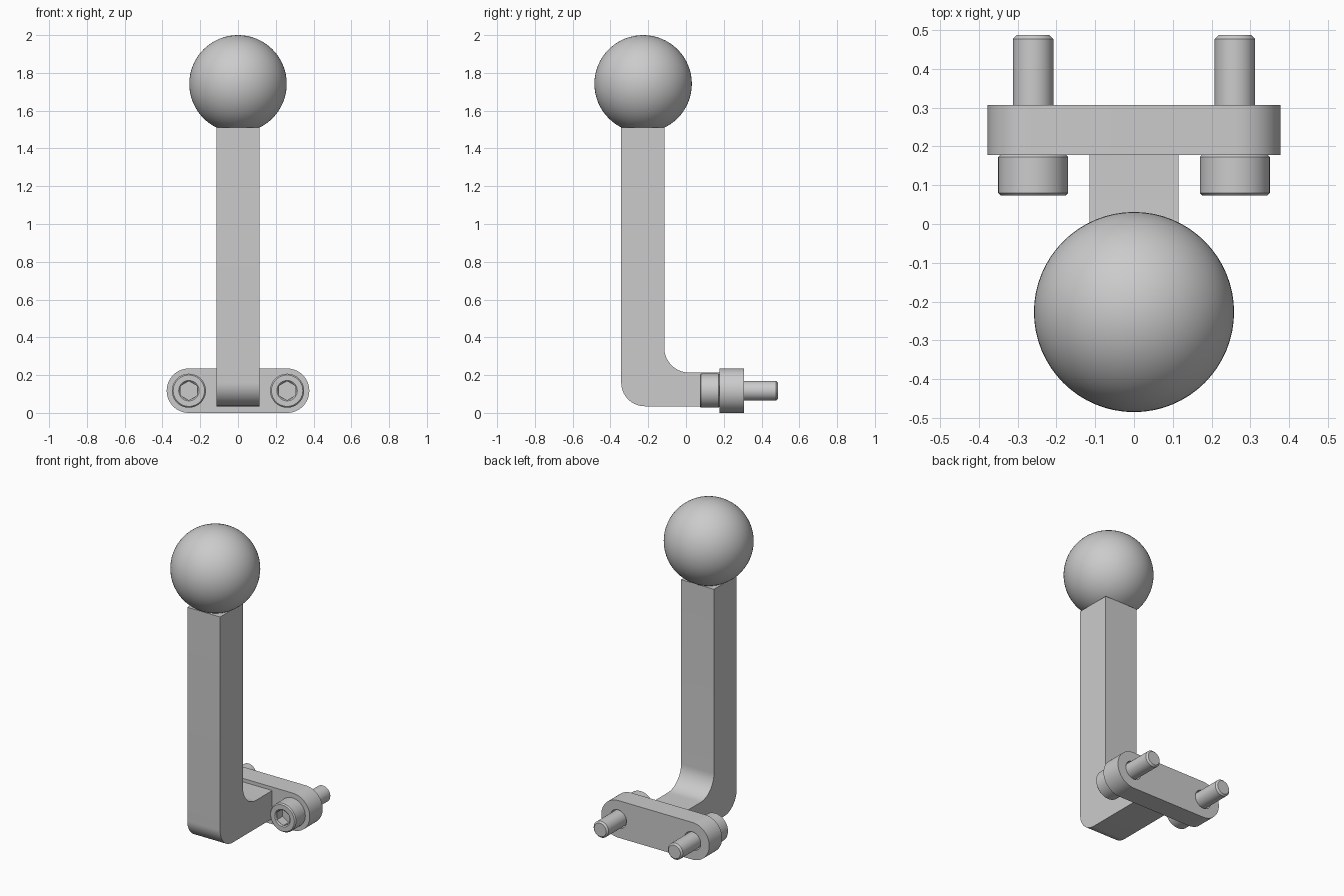
import bpy, bmesh, math
from mathutils import Matrix, Vector

if "Cube" in bpy.data.objects:
    bpy.data.objects.remove(bpy.data.objects["Cube"], do_unlink=True)

grey = bpy.data.materials.new("satin_grey")
grey.use_nodes = True
grey.diffuse_color = (0.6, 0.6, 0.6, 1)
grey.node_tree.nodes["Principled BSDF"].inputs["Base Color"].default_value = (0.6, 0.6, 0.6, 1)

BOLT_X, BOLT_Z = 0.26, 0.1175
PLATE_FRONT, PLATE_BACK = 0.178, 0.307


def finish(name, bm):
    bmesh.ops.recalc_face_normals(bm, faces=bm.faces)
    mesh = bpy.data.meshes.new(name)
    bm.to_mesh(mesh)
    bm.free()
    mesh.materials.append(grey)
    obj = bpy.data.objects.new(name, mesh)
    bpy.context.collection.objects.link(obj)
    return obj


def activate(obj):
    bpy.ops.object.select_all(action="DESELECT")
    obj.select_set(True)
    bpy.context.view_layer.objects.active = obj


def smooth(obj):
    activate(obj)
    bpy.ops.object.shade_smooth_by_angle(angle=math.radians(30))


def arc(cx, cy, r, start, end, steps=16):
    angles = [math.radians(start + (end - start) * i / steps) for i in range(steps + 1)]
    return [(cx + r * math.cos(a), cy + r * math.sin(a)) for a in angles]


def extrude(name, points, direction):
    """Extrude a closed outline of 3D points along a vector."""
    bm = bmesh.new()
    face = bm.faces.new([bm.verts.new(p) for p in points])
    new = bmesh.ops.extrude_face_region(bm, geom=[face])["geom"]
    bmesh.ops.translate(bm, vec=Vector(direction),
                        verts=[v for v in new if isinstance(v, bmesh.types.BMVert)])
    return finish(name, bm)


def lathe(name, profile, x, steps=48):
    """Revolve (radius, y) points about the bolt axis."""
    bm = bmesh.new()
    verts = [bm.verts.new((r, y, 0)) for r, y in profile]
    edges = [bm.edges.new(pair) for pair in zip(verts, verts[1:])]
    bmesh.ops.spin(bm, geom=verts + edges, cent=(0, 0, 0), axis=(0, 1, 0),
                   angle=math.tau, steps=steps)
    bmesh.ops.remove_doubles(bm, verts=bm.verts, dist=1e-5)
    bmesh.ops.translate(bm, vec=(x, 0, BOLT_Z), verts=bm.verts)
    return finish(name, bm)


def cut(obj, cutter):
    mod = obj.modifiers.new("cut", "BOOLEAN")
    mod.operation, mod.solver, mod.object = "DIFFERENCE", "EXACT", cutter
    activate(obj)
    bpy.ops.object.modifier_apply(modifier=mod.name)
    bpy.data.objects.remove(cutter, do_unlink=True)


# Ball knob
bm = bmesh.new()
bmesh.ops.create_uvsphere(bm, u_segments=64, v_segments=32, radius=0.258,
                          matrix=Matrix.Translation((0, -0.227, 1.742)))
smooth(finish("ball_knob", bm))

# Bent lever arm, drawn as a side profile with rounded elbow
side = [(-0.343, 1.51)] + arc(-0.218, 0.16, 0.125, 180, 270)
side += [(PLATE_FRONT, 0.035), (PLATE_FRONT, 0.213)]
side += arc(0.018, 0.346, 0.133, 270, 180) + [(-0.115, 1.51)]
smooth(extrude("lever_arm", [(-0.115, y, z) for y, z in side], (0.23, 0, 0)))

# Mounting plate with rounded ends and clearance holes
outline = arc(BOLT_X, BOLT_Z, BOLT_Z, -90, 90, 32) + arc(-BOLT_X, BOLT_Z, BOLT_Z, 90, 270, 32)
plate = extrude("mounting_plate", [(x, PLATE_FRONT, z) for x, z in outline],
                (0, PLATE_BACK - PLATE_FRONT, 0))
for x in (-BOLT_X, BOLT_X):
    cut(plate, lathe("hole_cutter", [(0, 0.1), (0.058, 0.1), (0.058, 0.4), (0, 0.4)], x))
smooth(plate)

# Socket head bolts
bolt_profile = [(0, 0.073), (0.083, 0.073), (0.09, 0.08), (0.09, 0.173), (0.085, PLATE_FRONT),
                (0.052, PLATE_FRONT), (0.052, 0.477), (0.042, 0.487), (0, 0.487)]
for side_name, x in (("right", -BOLT_X), ("left", BOLT_X)):
    bolt = lathe(side_name + "_bolt", bolt_profile, x)
    cut(bolt, lathe("rim_cutter", [(0, 0.05), (0.054, 0.05), (0.054, 0.073), (0.047, 0.08), (0, 0.08)], x))
    hexagon = arc(x, BOLT_Z, 0.05, 30, 330, 5)
    cut(bolt, extrude("hex_cutter", [(px, 0.05, pz) for px, pz in hexagon], (0, 0.085, 0)))
    smooth(bolt)
